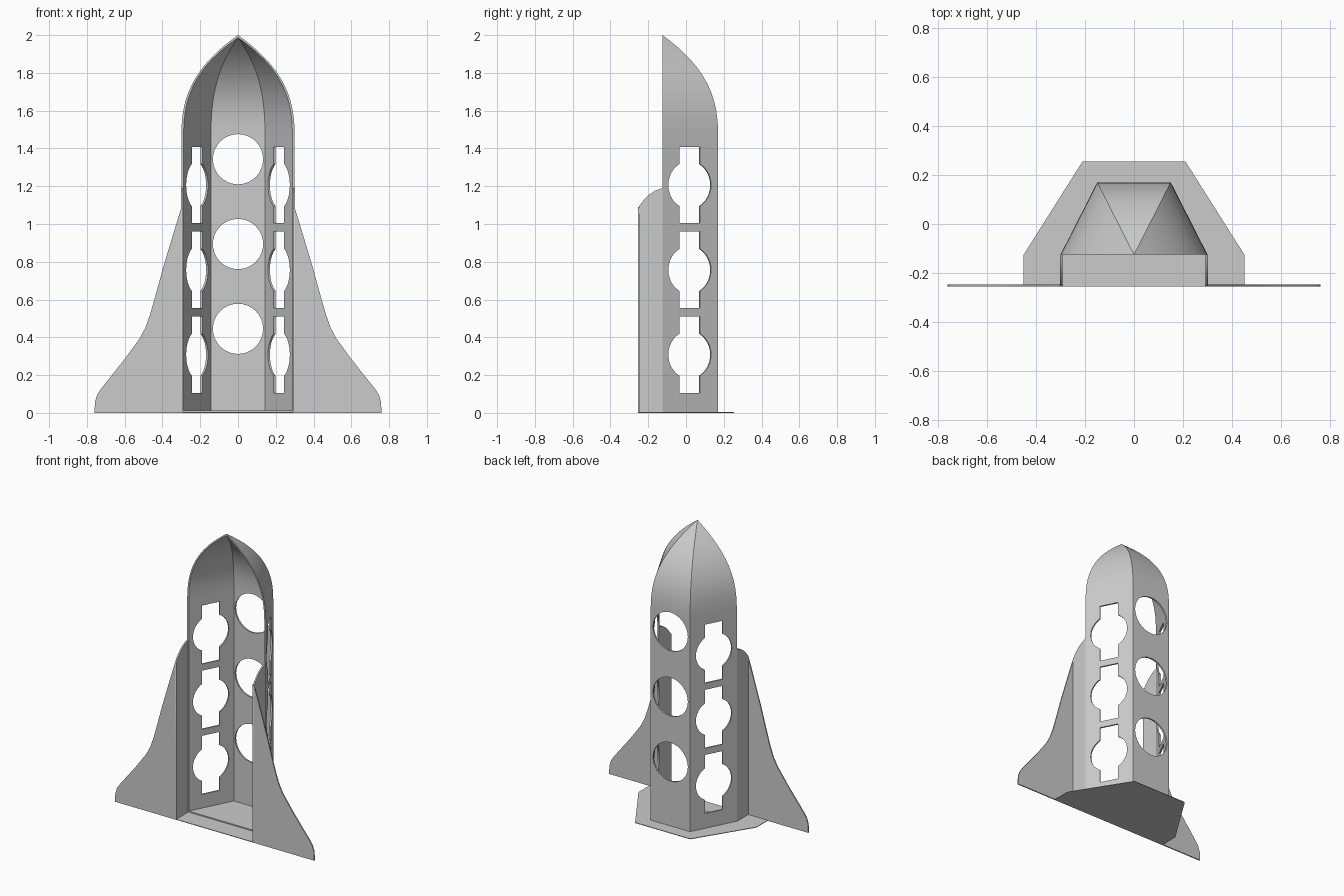
import bpy, bmesh
from math import sin, cos, pi, asin, sqrt
from mathutils import Vector

cube = bpy.data.objects.get("Cube")
if cube:
    bpy.data.objects.remove(cube, do_unlink=True)

grey = bpy.data.materials.new("plain grey")
grey.use_nodes = True
COLOUR = (0.6, 0.6, 0.6, 1)
grey.diffuse_color = COLOUR
grey.node_tree.nodes["Principled BSDF"].inputs["Base Color"].default_value = COLOUR


def loft(bm, rings):
    """Bridge closed rings of points and cap both ends."""
    loops = [[bm.verts.new(p) for p in ring] for ring in rings]
    n = len(loops[0])
    for a, b in zip(loops, loops[1:]):
        for i in range(n):
            j = (i + 1) % n
            bm.faces.new((a[i], a[j], b[j], b[i]))
    bm.faces.new(loops[0][::-1])
    bm.faces.new(loops[-1])


def prism(bm, outline, origin, u, v, depth):
    """Extrude a 2D outline, drawn on axes u and v, by depth to either side."""
    o, u, v = Vector(origin), Vector(u), Vector(v)
    w = u.cross(v).normalized()
    loft(bm, [[o + u * a + v * b + w * d for a, b in outline] for d in (-depth, depth)])


def finish(name, bm, smooth=False):
    bmesh.ops.recalc_face_normals(bm, faces=bm.faces[:])
    mesh = bpy.data.meshes.new(name)
    bm.to_mesh(mesh)
    bm.free()
    mesh.materials.append(grey)
    ob = bpy.data.objects.new(name, mesh)
    bpy.context.collection.objects.link(ob)
    bpy.ops.object.select_all(action='DESELECT')
    ob.select_set(True)
    bpy.context.view_layer.objects.active = ob
    if smooth:
        bpy.ops.object.shade_smooth_by_angle(angle=0.5)
    return ob


X, Y, Z = (1, 0, 0), (0, 1, 0), (0, 0, 1)
FRONT = -0.125    # open front of the hull
BACK = 0.17

# Hull: open three-sided shell tapering to a pointed nose
outer = [(-0.3, 0), (-0.15, BACK - FRONT), (0.15, BACK - FRONT), (0.3, 0)]
inner = [(0.288, 0), (0.143, 0.284), (-0.143, 0.284), (-0.288, 0)]
rings = []
STEPS = 18
for k in range(-1, STEPS + 1):
    t = max(k, 0) / STEPS
    z = 0 if k < 0 else 1.45 + 0.55 * t
    s = max(1 - t ** 2.6, 0.004)
    drop = 0.014 * (1 - s)
    rings.append([(x * s, FRONT + y * s, z) for x, y in outer]
                 + [(x * s, FRONT + y * s, z - drop) for x, y in inner])
bm = bmesh.new()
loft(bm, rings)
hull = finish("hull_shell", bm)

# Window cutters: circles at the back, circle-and-slot shapes in the sides
SEG = 32
circle = [(0.133 * cos(2 * pi * i / SEG), 0.133 * sin(2 * pi * i / SEG)) for i in range(SEG)]
R, SLOT, TALL = 0.127, 0.062, 0.202
rise = asin(sqrt(R * R - SLOT * SLOT) / R)
arc = [(R * cos(a), R * sin(a)) for a in (rise * (i / 6 - 1) for i in range(13))]
right_half = [(SLOT, -TALL)] + arc + [(SLOT, TALL)]
keyhole = right_half + [(-a, -b) for a, b in right_half]

bm = bmesh.new()
for i in range(3):
    prism(bm, circle, (0, BACK, 0.445 + 0.449 * i), X, Z, 0.04)
    for side in (-1, 1):
        along = Vector((-0.15 * side, BACK - FRONT, 0)).normalized()
        prism(bm, keyhole, (0.225 * side, 0.019, 0.308 + 0.449 * i), along, Z, 0.03)
cutter = finish("window_cutter", bm)
cutter.hide_render = True

mod = hull.modifiers.new("windows", 'BOOLEAN')
mod.operation = 'DIFFERENCE'
mod.solver = 'EXACT'
mod.object = cutter
bpy.context.view_layer.objects.active = hull
hull.select_set(True)
bpy.ops.object.modifier_apply(modifier=mod.name)
bpy.data.objects.remove(cutter, do_unlink=True)
bpy.ops.object.select_all(action='DESELECT')
hull.select_set(True)
bpy.ops.object.shade_smooth_by_angle(angle=0.5)

# Side flanges and swept fins, one of each per side
flange = [(FRONT, 0), (FRONT, 1.19), (-0.16, 1.178), (-0.195, 1.155),
          (-0.225, 1.125), (-0.245, 1.1), (-0.255, 1.075), (-0.255, 0)]
fin = [(0.29, 0), (0.29, 1.09), (0.302, 1.08), (0.33, 0.99), (0.397, 0.767),
       (0.44, 0.61), (0.466, 0.52), (0.49, 0.452), (0.52, 0.395), (0.6, 0.285),
       (0.725, 0.128), (0.745, 0.097), (0.757, 0.06), (0.76, 0)]
for side, word in ((1, "left"), (-1, "right")):
    bm = bmesh.new()
    prism(bm, flange, (0.297 * side, 0, 0), Y, Z, 0.005)
    finish(word + "_flange", bm, True)
    bm = bmesh.new()
    prism(bm, [(x * side, z) for x, z in fin], (0, -0.251, 0), X, Z, 0.004)
    finish(word + "_fin", bm, True)

# Thin base plate and the slightly raised floor inside the hull
bm = bmesh.new()
half = [(0.45, -0.255), (0.45, -0.125), (0.21, 0.255)]
prism(bm, half + [(-x, y) for x, y in half[::-1]], (0, 0, 0.002), X, Y, 0.002)
finish("base_plate", bm)
bm = bmesh.new()
prism(bm, [(x, y + FRONT) for x, y in inner], (0, 0, 0.006), X, Y, 0.006)
finish("inner_floor", bm)
